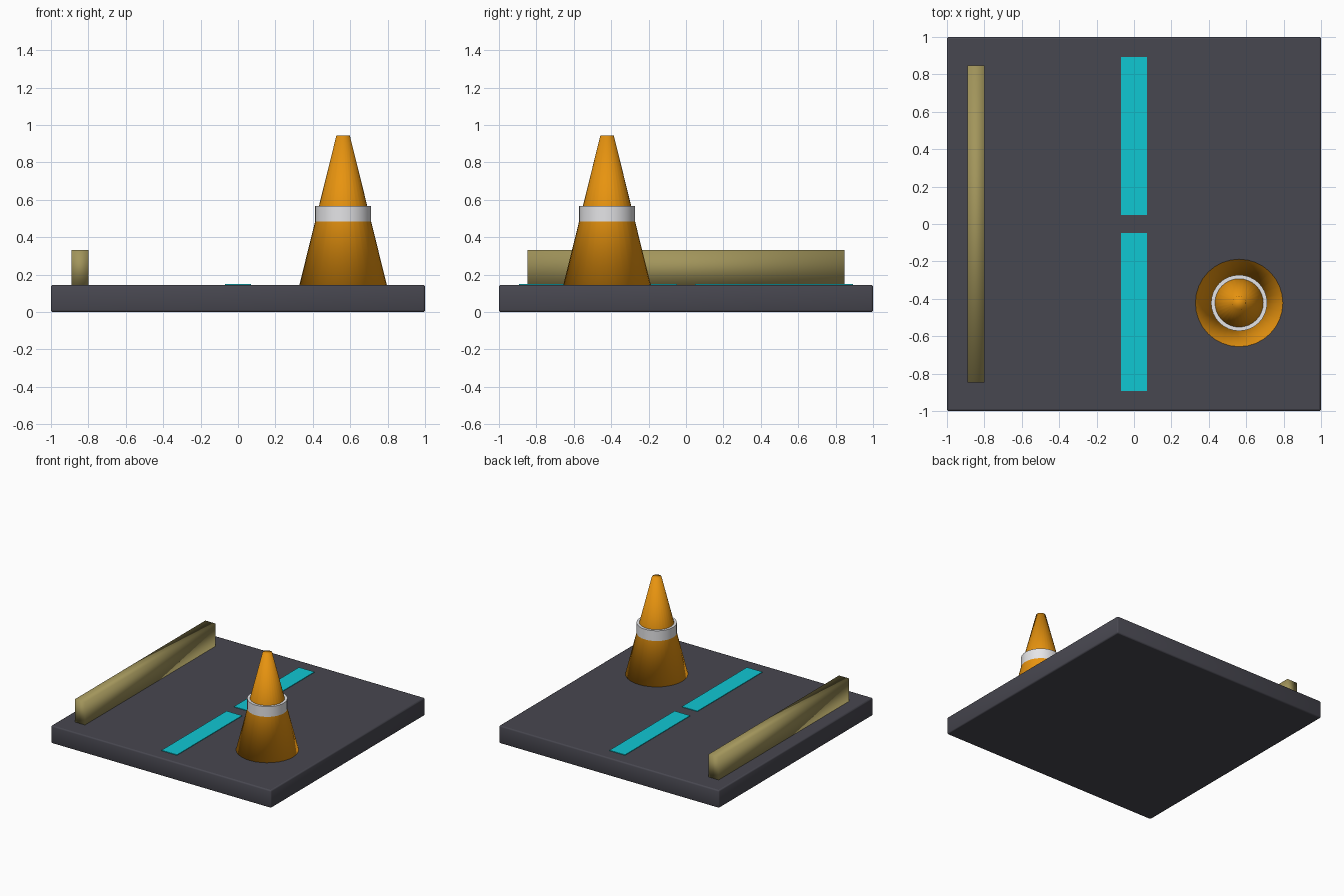
import bpy, bmesh

if "Cube" in bpy.data.objects:
    bpy.data.objects.remove(bpy.data.objects["Cube"])


def material(name, rgb):
    m = bpy.data.materials.new(name)
    m.diffuse_color = (*rgb, 1.0)
    m.use_nodes = True
    m.node_tree.nodes["Principled BSDF"].inputs["Base Color"].default_value = m.diffuse_color
    return m


ASPHALT = material("asphalt_grey", (0.064, 0.063, 0.08))
ORANGE = material("cone_orange", (0.82, 0.30, 0.005))
WHITE = material("band_white", (0.80, 0.80, 0.82))
CYAN = material("line_cyan", (0.005, 0.57, 0.65))
OLIVE = material("rail_olive", (0.36, 0.30, 0.105))


def finish(bm, name, mat, smooth):
    """Write the mesh; smooth is a rule deciding which faces are smooth."""
    bm.normal_update()
    for f in bm.faces:
        f.smooth = smooth(f)
    me = bpy.data.meshes.new(name)
    bm.to_mesh(me)
    bm.free()
    me.materials.append(mat)
    ob = bpy.data.objects.new(name, me)
    bpy.context.collection.objects.link(ob)
    return ob


def box(name, lo, hi, mat, bevel=0.0, smooth=lambda f: False):
    bm = bmesh.new()
    bmesh.ops.create_cube(bm, size=1.0)
    for v in bm.verts:
        v.co = [(a + b) / 2 + c * (b - a) for a, b, c in zip(lo, hi, v.co)]
    if bevel:
        bmesh.ops.bevel(bm, geom=bm.edges[:], offset=bevel, segments=2,
                        profile=0.5, affect='EDGES')
    return finish(bm, name, mat, smooth)


def frustum(name, centre, z0, z1, r0, r1, mat, smooth):
    bm = bmesh.new()
    bmesh.ops.create_cone(bm, cap_ends=True, segments=32,
                          radius1=r0, radius2=r1, depth=z1 - z0)
    bmesh.ops.translate(bm, verts=bm.verts[:],
                        vec=(centre[0], centre[1], (z0 + z1) / 2))
    return finish(bm, name, mat, smooth)


TOP = 0.145
CONE = (0.562, -0.422)

# Road slab with softly rounded rim and flat top and bottom
box("road_slab", (-1, -1, 0), (1, 1, TOP), ASPHALT, bevel=0.01,
    smooth=lambda f: abs(f.normal.z) < 0.99)

# Two lane dashes either side of the middle
for side, label in ((-1, "front"), (1, "back")):
    y0, y1 = sorted((side * 0.048, side * 0.892))
    box("lane_dash_" + label, (-0.07, y0, TOP - 0.002),
        (0.07, y1, TOP + 0.005), CYAN)

# Low guard rail along the left edge, softly shaded
box("guard_rail", (-0.89, -0.847, TOP - 0.001), (-0.798, 0.847, 0.332),
    OLIVE, smooth=lambda f: True)

# Traffic cone and its reflective band
frustum("traffic_cone", CONE, TOP - 0.001, 0.943, 0.234, 0.036, ORANGE,
        smooth=lambda f: True)
frustum("reflective_band", CONE, 0.482, 0.567, 0.15, 0.15, WHITE,
        smooth=lambda f: abs(f.normal.z) < 0.9)
for edge_owner in ("reflective_band",):
    # keep the band's rims crisp
    for e in bpy.data.objects[edge_owner].data.edges:
        za, zb = (bpy.data.objects[edge_owner].data.vertices[i].co.z
                  for i in e.vertices)
        e.use_edge_sharp = abs(za - zb) < 1e-4
